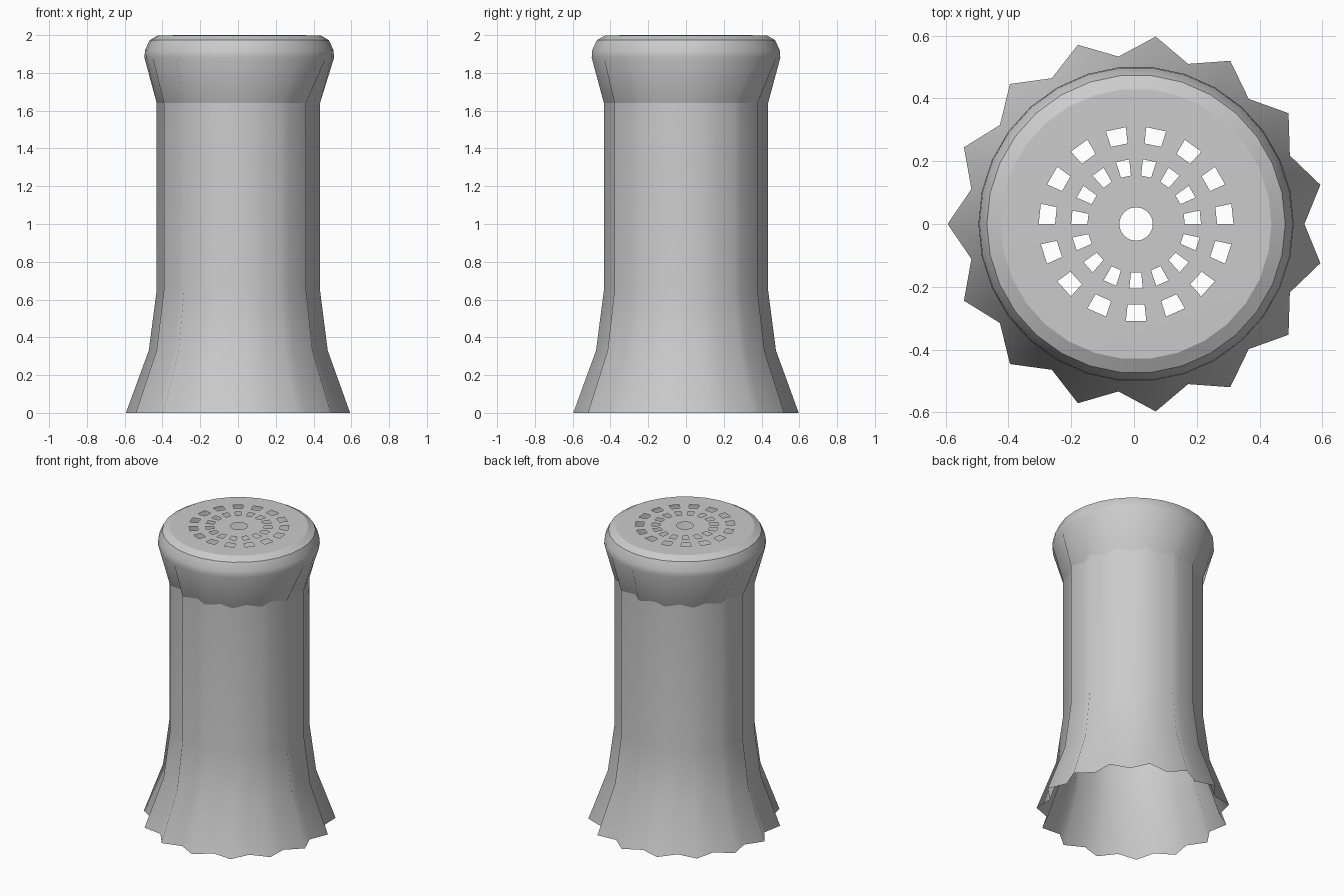
import bpy, bmesh
from math import sin, cos, pi

if "Cube" in bpy.data.objects:
    bpy.data.objects.remove(bpy.data.objects["Cube"])

N = 30          # vertices per ring: 15 ridges and 15 grooves
CX = 0.0066     # odd ridge count shifts the axis slightly

# (ridge radius, groove radius, height), from the skirt up and into the lid
RINGS = [
    (0.600, 0.536, 0.00), (0.479, 0.428, 0.33), (0.437, 0.390, 0.65),
    (0.437, 0.390, 1.64), (0.502, 0.502, 1.88), (0.499, 0.499, 1.92),
    (0.475, 0.475, 1.973), (0.431, 0.431, 1.998), (0.310, 0.310, 2.0),
    (0.258, 0.258, 2.0), (0.207, 0.207, 2.0), (0.155, 0.155, 2.0),
    (0.053, 0.053, 2.0),
]
HOLE_BANDS = (8, 10)      # bands where every other cell is left open
SHARP_RINGS = (3, 6, 7)   # crisp collar and lid edges

bm = bmesh.new()
rings = []
for ridge, groove, z in RINGS:
    ring = []
    for i in range(N):
        a = 2 * pi * i / N
        r = ridge if i % 2 else groove      # ridge lands on 180 degrees
        ring.append(bm.verts.new((CX + r * cos(a), r * sin(a), z)))
    rings.append(ring)

# N/2 is odd, so odd indices put a ridge at -x
for k in range(len(rings) - 1):
    for i in range(N):
        if k in HOLE_BANDS and i % 2 == 0:
            continue
        j = (i + 1) % N
        f = bm.faces.new((rings[k][i], rings[k][j], rings[k + 1][j], rings[k + 1][i]))
        f.smooth = True

for k in SHARP_RINGS:
    for i in range(N):
        e = bm.edges.get((rings[k][i], rings[k][(i + 1) % N]))
        e.smooth = False

# Fluted shaker shell with perforated lid, open underneath
mesh = bpy.data.meshes.new("shaker_shell")
bm.to_mesh(mesh)
bm.free()
shell = bpy.data.objects.new("shaker_shell", mesh)
bpy.context.collection.objects.link(shell)
